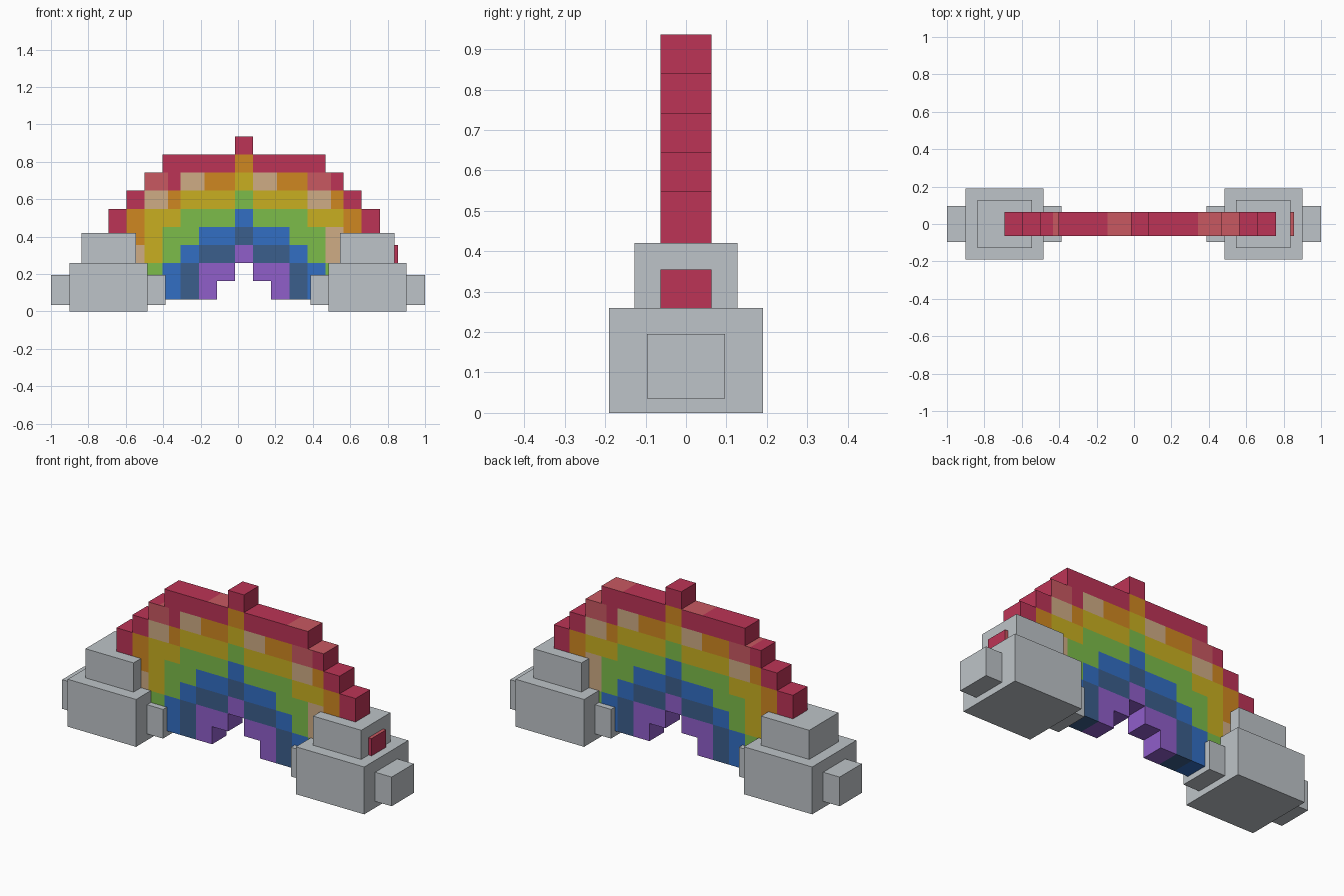
import bpy, bmesh
from mathutils import Vector

cube = bpy.data.objects.get("Cube")
if cube:
    bpy.data.objects.remove(cube, do_unlink=True)


def material(name, rgb):
    lin = [((c / 255 + 0.055) / 1.055) ** 2.4 for c in rgb] + [1]
    m = bpy.data.materials.new(name)
    m.use_nodes = True
    m.diffuse_color = lin
    m.node_tree.nodes["Principled BSDF"].inputs["Base Color"].default_value = lin
    return m


MATS = {
    "R": material("red", (188, 52, 86)),
    "L": material("light red", (200, 88, 97)),
    "O": material("orange", (207, 135, 33)),
    "T": material("tan", (207, 172, 133)),
    "Y": material("yellow", (200, 175, 33)),
    "G": material("green", (124, 188, 74)),
    "B": material("blue", (50, 110, 196)),
    "N": material("navy", (59, 94, 140)),
    "P": material("purple", (144, 94, 202)),
    "S": material("cloud grey", (190, 196, 200)),
}

# Arch pattern, top row first, one letter per block
ROWS = [
    "........R........",
    "....RRRRORRRR....",
    "...RROOOYOOORR...",
    "..ROOYYYGYYYOOR..",
    ".ROYYGGGBGGGYYOR.",
    ".ROYGGBBNBBGGTOR.",
    "RRTYGBNNPNNBGTORR",
    "...GBNPP.PPNBG...",
    "....BNP...PNB....",
]
STEP = 0.0968
X0, Z0 = -0.016 - 8 * STEP, 0.065
DEPTH = 0.127
PALE = {"R": "L", "O": "T"}


def add_box(bm, lo, hi):
    """Adds an axis-aligned box and returns its faces."""
    verts = bmesh.ops.create_cube(bm, size=1)["verts"]
    lo, hi = Vector(lo), Vector(hi)
    for v in verts:
        v.co = (lo + hi) / 2 + v.co * (hi - lo)
    return list({f for v in verts for f in v.link_faces})


def finish(name, bm, mats):
    me = bpy.data.meshes.new(name)
    bm.to_mesh(me)
    bm.free()
    for m in mats:
        me.materials.append(m)
    ob = bpy.data.objects.new(name, me)
    bpy.context.scene.collection.objects.link(ob)


def runs(row):
    """Yields letter, start and end of every stretch of equal blocks."""
    start = 0
    for i in range(1, len(row) + 1):
        if i == len(row) or row[i] != row[start]:
            yield row[start], start, i
            start = i


def add_run(bm, x0, x1, z, count, tinted):
    """Adds one bar; long bars get a pale patch on front, back and top."""
    part = bmesh.new()
    add_box(part, (x0, -DEPTH / 2, z), (x1, DEPTH / 2, z + STEP))
    if tinted and count > 1:
        for x in (x0 + DEPTH, x1 - DEPTH):
            bmesh.ops.bisect_plane(part, geom=part.verts[:] + part.edges[:] + part.faces[:],
                                   plane_co=(x, 0, 0), plane_no=(1, 0, 0))
        part.normal_update()
        for f in part.faces:
            x, n = f.calc_center_median().x, f.normal
            at_left, at_right = x < x0 + DEPTH, x > x1 - DEPTH
            if n.z > 0.5:
                f.material_index = int(at_right)
            elif count < 4 and abs(n.y) > 0.5:
                f.material_index = int(at_left if n.y < 0 else at_right)
    tmp = bpy.data.meshes.new("bar")
    part.to_mesh(tmp)
    part.free()
    bm.from_mesh(tmp)
    bpy.data.meshes.remove(tmp)


# Colour bands of the arch
BANDS = {"R": "red_band", "O": "orange_band", "T": "tan_blocks", "Y": "yellow_band",
         "G": "green_band", "B": "blue_band", "N": "navy_band", "P": "purple_band"}
for letter, name in BANDS.items():
    bm = bmesh.new()
    for r, row in enumerate(ROWS):
        z = Z0 + (len(ROWS) - 1 - r) * STEP
        for ch, a, b in runs(row):
            if ch == letter:
                add_run(bm, X0 + a * STEP, X0 + b * STEP, z, b - a, letter in PALE)
    mats = [MATS[letter]]
    if letter in PALE:
        mats.append(MATS[PALE[letter]])
    finish(name, bm, mats)

# Blocky clouds at both feet: inner x, outer x, half depth, bottom, top
CLOUD = {
    "cloud_body": (0.485, 0.9, 0.191, 0, 0.26),
    "cloud_top": (0.545, 0.837, 0.127, 0.26, 0.42),
    "cloud_puffs": (0.388, 1.0, 0.096, 0.035, 0.195),
}
for side, s in (("left", 1), ("right", -1)):
    for name, (a, b, d, low, high) in CLOUD.items():
        bm = bmesh.new()
        add_box(bm, (min(s * a, s * b), -d, low), (max(s * a, s * b), d, high))
        finish(side + "_" + name, bm, [MATS["S"]])
